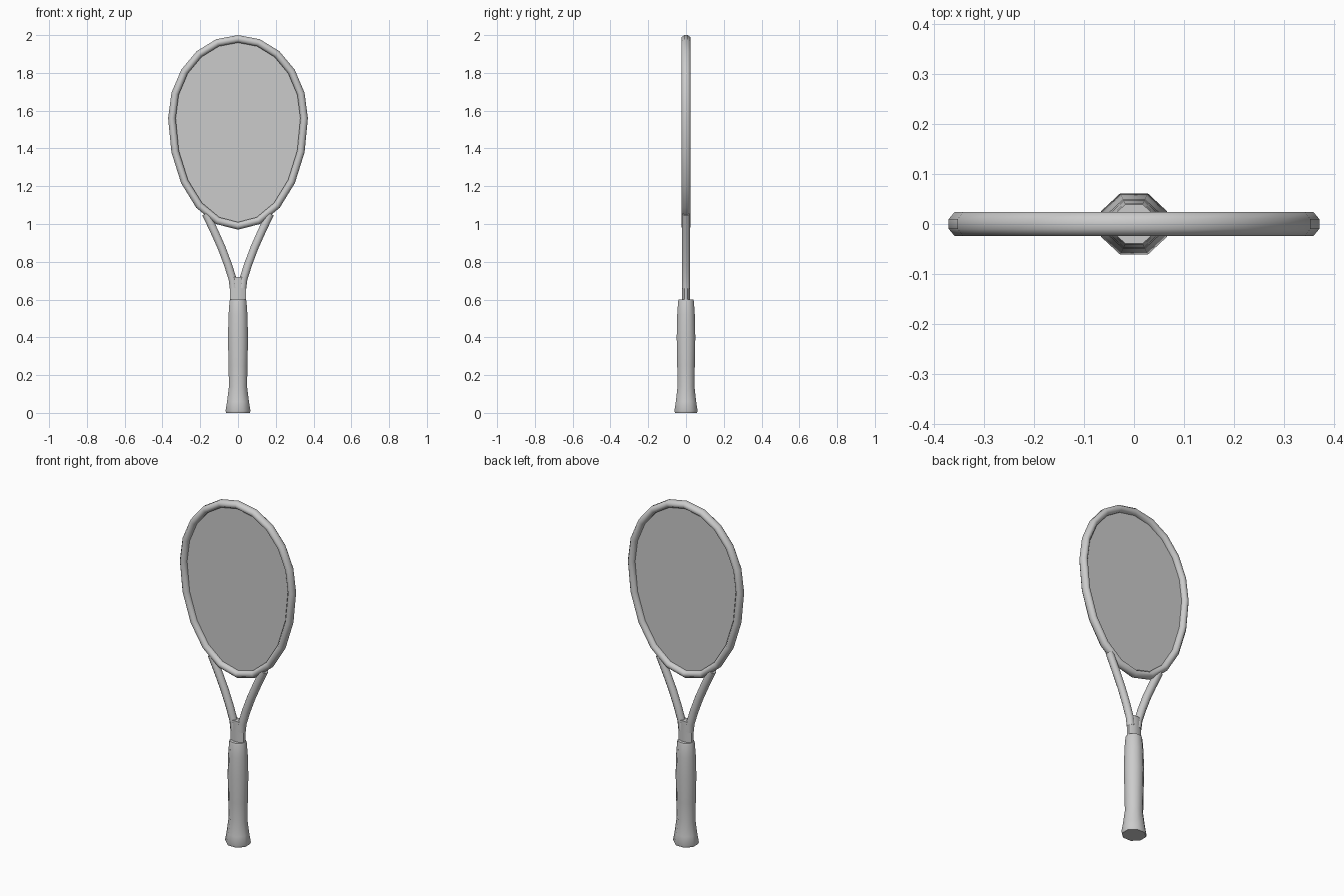
import bpy, bmesh, math
from mathutils import Vector

cube = bpy.data.objects.get("Cube")
if cube:
    bpy.data.objects.remove(cube, do_unlink=True)

grey = bpy.data.materials.new("plain grey")
grey.use_nodes = True
grey.diffuse_color = (0.6, 0.6, 0.6, 1)
grey.node_tree.nodes["Principled BSDF"].inputs["Base Color"].default_value = (0.6, 0.6, 0.6, 1)


def finish(name, bm, angle=50):
    bmesh.ops.recalc_face_normals(bm, faces=bm.faces)
    mesh = bpy.data.meshes.new(name)
    bm.to_mesh(mesh)
    bm.free()
    mesh.materials.append(grey)
    obj = bpy.data.objects.new(name, mesh)
    bpy.context.collection.objects.link(obj)
    bpy.ops.object.select_all(action="DESELECT")
    obj.select_set(True)
    bpy.context.view_layer.objects.active = obj
    bpy.ops.object.shade_smooth_by_angle(angle=math.radians(angle))
    return obj


def loft(name, rings, closed=False, angle=50):
    """Skin a list of point rings; cap the ends unless closed."""
    bm = bmesh.new()
    loops = [[bm.verts.new(p) for p in ring] for ring in rings]
    pairs = list(zip(loops, loops[1:]))
    if closed:
        pairs.append((loops[-1], loops[0]))
    else:
        bm.faces.new(loops[0])
        bm.faces.new(loops[-1])
    for a, b in pairs:
        for i in range(len(a)):
            j = (i + 1) % len(a)
            bm.faces.new((a[i], a[j], b[j], b[i]))
    return finish(name, bm, angle)


def octagon(center, side, half_w, half_d):
    """Eight-sided section spanned by a side direction and the y axis."""
    ring = []
    for k in range(8):
        t = math.radians(22.5 + 45 * k)
        grow = 1 / math.cos(math.pi / 8)
        ring.append(Vector(center) + side * (half_w * grow * math.cos(t))
                    + Vector((0, half_d * grow * math.sin(t), 0)))
    return ring


def egg(t):
    """Centre line of the head, wider towards the top."""
    s = math.sin(t)
    return Vector((0.35 * math.cos(t), 0, 1.56 + s * (0.42 if s > 0 else 0.57)))


X = Vector((1, 0, 0))
STEPS = 20
angles = [2 * math.pi * i / STEPS for i in range(STEPS)]

# Head hoop
rings = []
for t in angles:
    tangent = (egg(t + 0.05) - egg(t - 0.05)).normalized()
    rings.append(octagon(egg(t), tangent.cross(Vector((0, 1, 0))), 0.02, 0.024))
loft("head_hoop", rings, closed=True, angle=60)

# String bed, a single flat sheet
bm = bmesh.new()
bm.faces.new([bm.verts.new(egg(t)) for t in angles])
finish("string_bed", bm)

# Throat arms, mirrored left and right
path = [(0.17, 1.055), (0.125, 0.96), (0.087, 0.875), (0.055, 0.79), (0.029, 0.71), (0.023, 0.66)]
for name, sign in (("left_throat_arm", 1), ("right_throat_arm", -1)):
    pts = [Vector((sign * x, 0, z)) for x, z in path]
    rings = []
    for i, p in enumerate(pts):
        tangent = (pts[min(i + 1, len(pts) - 1)] - pts[max(i - 1, 0)]).normalized()
        rings.append(octagon(p, tangent.cross(Vector((0, 1, 0))), 0.021, 0.021))
    loft(name, rings, angle=60)

# Shaft joining the arms to the handle
loft("shaft", [octagon((0, 0, z), X, w, 0.021)
               for z, w in ((0.58, 0.041), (0.65, 0.042), (0.72, 0.046))], angle=60)

# Octagonal handle with a flared butt
profile = [(0, 0.062), (0.01, 0.066), (0.06, 0.058), (0.14, 0.048), (0.25, 0.05),
           (0.4, 0.053), (0.52, 0.05), (0.59, 0.045), (0.6, 0.042)]
loft("handle", [octagon((0, 0, z), X, r, r * 0.93) for z, r in profile], angle=50)
